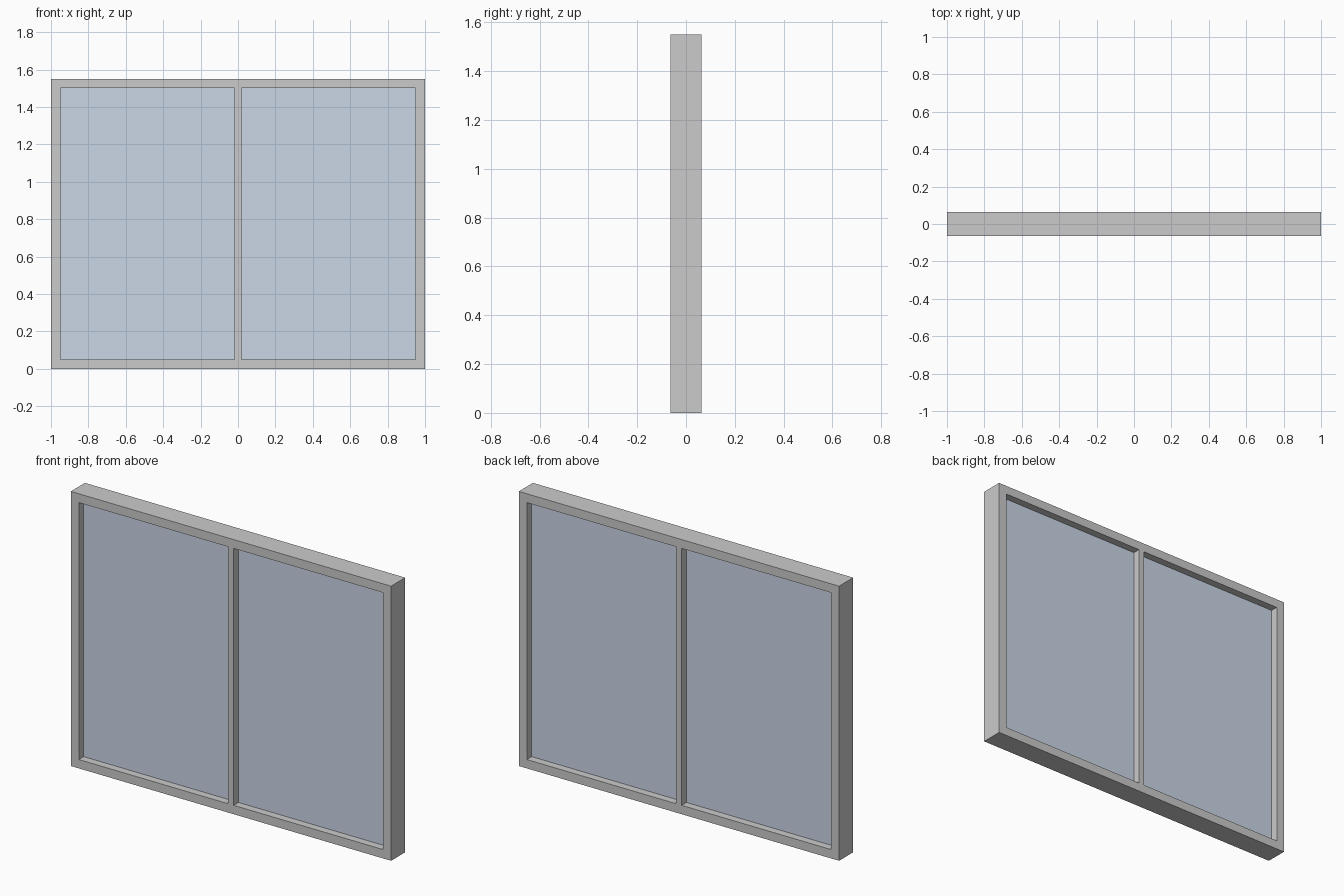
import bpy, bmesh

if "Cube" in bpy.data.objects:
    bpy.data.objects.remove(bpy.data.objects["Cube"])

W, H, D = 1.0, 1.55, 0.063      # half width, height, half depth
RIM, MULL, GLASS = 0.05, 0.0175, 0.02   # rim width, half mullion, half glass


def finish(name, bm, mat=None):
    bmesh.ops.recalc_face_normals(bm, faces=bm.faces)
    me = bpy.data.meshes.new(name)
    bm.to_mesh(me)
    bm.free()
    ob = bpy.data.objects.new(name, me)
    bpy.context.collection.objects.link(ob)
    if mat:
        me.materials.append(mat)
    return ob


def slab(name, xs, zs, half_depth, holes=(), mat=None):
    """Grid of cells in the xz plane, minus holes, extruded along y."""
    bm = bmesh.new()
    v = [[bm.verts.new((x, -half_depth, z)) for z in zs] for x in xs]
    for i in range(len(xs) - 1):
        for j in range(len(zs) - 1):
            if (i, j) not in holes:
                bm.faces.new((v[i][j], v[i + 1][j], v[i + 1][j + 1], v[i][j + 1]))
    ext = bmesh.ops.extrude_face_region(bm, geom=bm.faces[:])
    moved = [g for g in ext["geom"] if isinstance(g, bmesh.types.BMVert)]
    bmesh.ops.translate(bm, verts=moved, vec=(0, 2 * half_depth, 0))
    return finish(name, bm, mat)


glass_mat = bpy.data.materials.new("glass")
glass_mat.diffuse_color = (0.6, 0.68, 0.8, 1)
glass_mat.use_nodes = True
glass_mat.node_tree.nodes["Principled BSDF"].inputs["Base Color"].default_value = glass_mat.diffuse_color

# Outer frame with central mullion, one seamless piece
slab("window_frame", [-W, -W + RIM, -MULL, MULL, W - RIM, W],
     [0, RIM, H - RIM, H], D, holes={(1, 1), (3, 1)})

# Glass panes, recessed on both sides
for side, x0, x1 in (("left", -W + RIM, -MULL), ("right", MULL, W - RIM)):
    slab(side + "_glass_pane", [x0, x1], [RIM, H - RIM], GLASS, mat=glass_mat)
